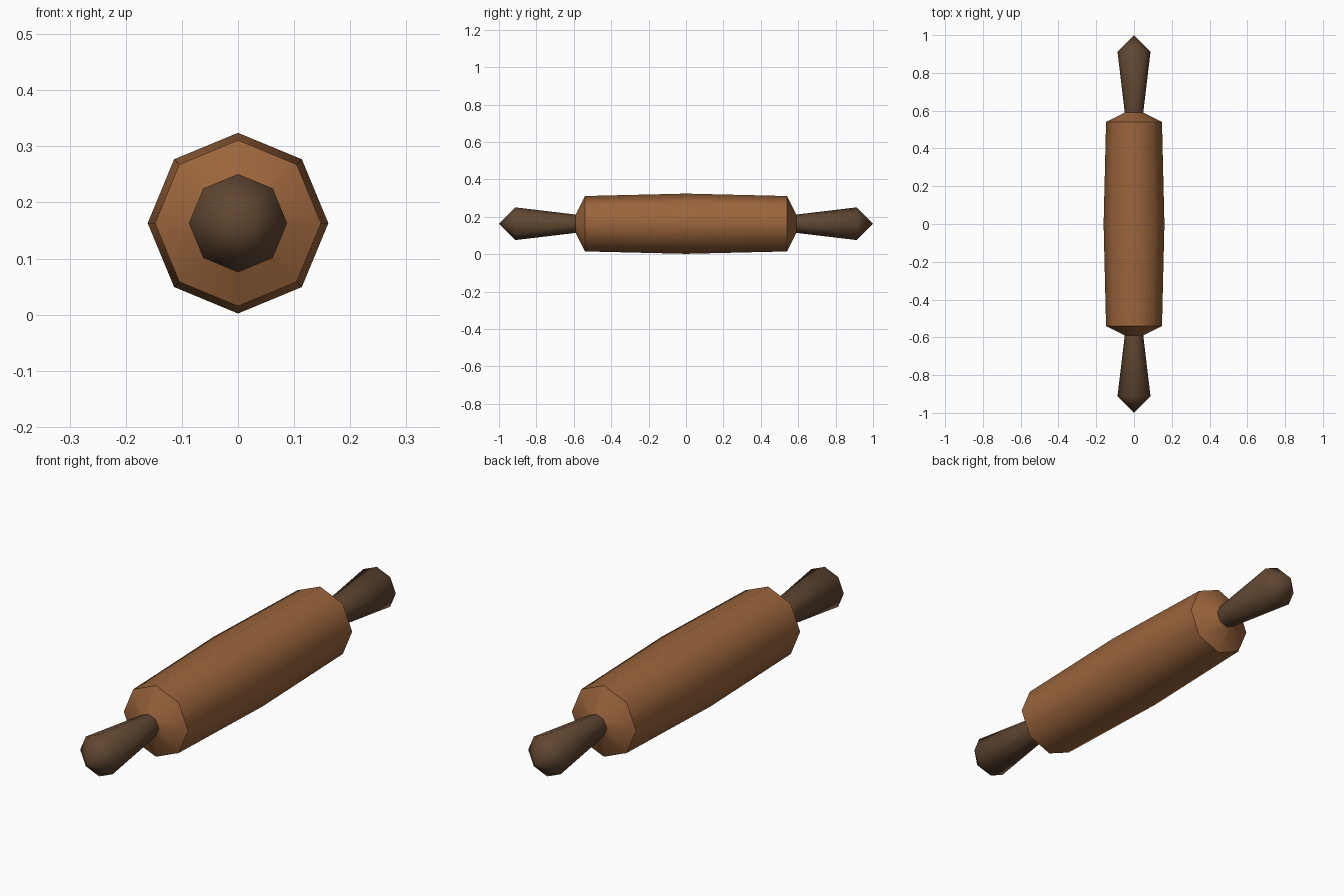
import bpy, bmesh, math

if "Cube" in bpy.data.objects:
    bpy.data.objects.remove(bpy.data.objects["Cube"])

AXIS_Z = 0.163   # height of the roller's long axis
SIDES = 8


def material(name, color):
    m = bpy.data.materials.new(name)
    m.diffuse_color = (*color, 1)
    m.use_nodes = True
    m.node_tree.nodes["Principled BSDF"].inputs["Base Color"].default_value = m.diffuse_color
    return m


def lathe(name, profile, mat):
    """Revolve (y, radius) points around the long axis; radius 0 closes to a point."""
    bm = bmesh.new()
    rings = []
    for y, r in profile:
        count = SIDES if r > 0 else 1
        rings.append([bm.verts.new((r * math.sin(2 * math.pi * i / SIDES), y,
                                    r * math.cos(2 * math.pi * i / SIDES)))
                      for i in range(count)])
    for a, b in zip(rings, rings[1:]):
        for i in range(SIDES):
            j = (i + 1) % SIDES
            corners = [a[i % len(a)], a[j % len(a)], b[j % len(b)], b[i % len(b)]]
            bm.faces.new(list(dict.fromkeys(corners)))
    bmesh.ops.recalc_face_normals(bm, faces=bm.faces)
    # an open tube may be recalculated inside out: check against the axis
    f = max(bm.faces, key=lambda f: f.calc_area())
    c = f.calc_center_median()
    if f.normal.x * c.x + f.normal.z * c.z < 0:
        bmesh.ops.reverse_faces(bm, faces=bm.faces)
    mesh = bpy.data.meshes.new(name)
    bm.to_mesh(mesh)
    bm.free()
    ob = bpy.data.objects.new(name, mesh)
    ob.location.z = AXIS_Z
    mesh.materials.append(mat)
    bpy.context.collection.objects.link(ob)
    # smooth around the barrel, sharp at the rims
    bpy.ops.object.select_all(action='DESELECT')
    ob.select_set(True)
    bpy.context.view_layer.objects.active = ob
    bpy.ops.object.shade_smooth_by_angle(angle=math.radians(50))
    return ob


light_wood = material("light_wood", (0.33, 0.13, 0.045))
dark_wood = material("dark_wood", (0.117, 0.062, 0.031))

# Barrel with slightly bulging middle and chamfered ends
lathe("roller_barrel", [(-0.59, 0.049), (-0.54, 0.148), (0, 0.161),
                        (0.54, 0.148), (0.59, 0.049)], light_wood)

# Flared handles with pointed ends
for side, s in (("front", -1), ("back", 1)):
    lathe(side + "_handle", [(s * 0.59, 0.049), (s * 0.913, 0.0875), (s * 1.0, 0)], dark_wood)
